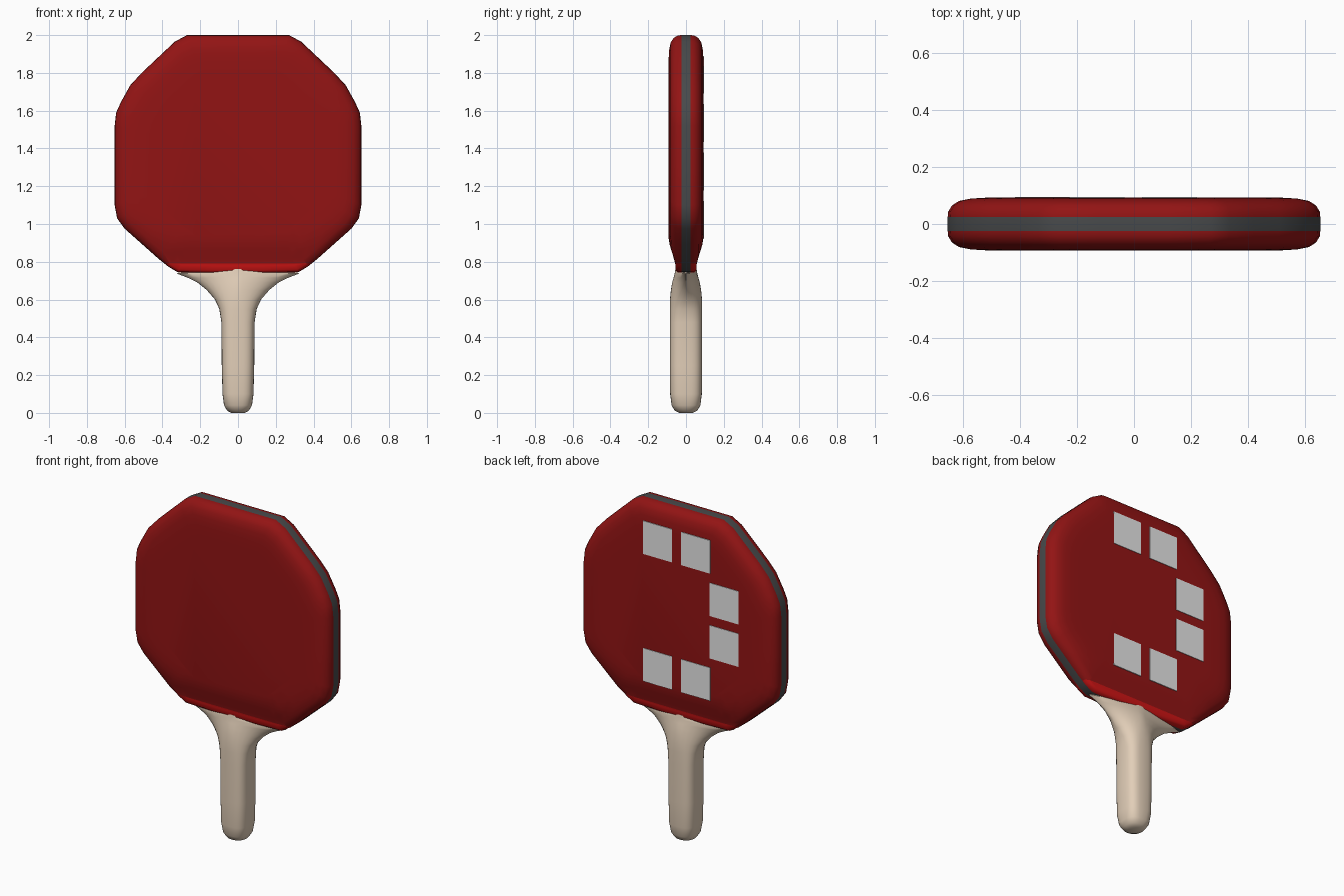
import bpy, bmesh, math

cube = bpy.data.objects.get("Cube")
if cube:
    bpy.data.objects.remove(cube, do_unlink=True)


def material(name, rgb):
    m = bpy.data.materials.new(name)
    m.use_nodes = True
    m.diffuse_color = (*rgb, 1)
    m.node_tree.nodes["Principled BSDF"].inputs["Base Color"].default_value = (*rgb, 1)
    return m


DARK_RED = material("dark red rubber", (0.29, 0.007, 0.007))
BRIGHT_RED = material("bright red edge", (0.62, 0.007, 0.007))
GREY = material("dark grey rim", (0.065, 0.068, 0.07))
WOOD = material("pale wood", (0.76, 0.62, 0.48))
WHITE = material("white squares", (0.8, 0.8, 0.8))


def finish(bm, name, mats, smooth_angle=None):
    """Turn a bmesh into a linked object with its materials."""
    bmesh.ops.recalc_face_normals(bm, faces=bm.faces)
    mesh = bpy.data.meshes.new(name)
    bm.to_mesh(mesh)
    bm.free()
    for m in mats:
        mesh.materials.append(m)
    ob = bpy.data.objects.new(name, mesh)
    bpy.context.collection.objects.link(ob)
    if smooth_angle:
        bpy.ops.object.select_all(action='DESELECT')
        ob.select_set(True)
        bpy.context.view_layer.objects.active = ob
        bpy.ops.object.shade_smooth_by_angle(angle=math.radians(smooth_angle))
    return ob


def loft(rings):
    """Skin a list of closed point rings and cap both ends."""
    bm = bmesh.new()
    loops = [[bm.verts.new(p) for p in ring] for ring in rings]
    n = len(loops[0])
    for a, b in zip(loops, loops[1:]):
        for i in range(n):
            j = (i + 1) % n
            bm.faces.new((a[i], a[j], b[j], b[i]))
    bm.faces.new(loops[0])
    bm.faces.new(loops[-1])
    return bm


# Blade: octagonal outline, mirrored, lofted through its thickness
half = [(0.12, 2.0), (0.27, 2.0), (0.335, 1.965), (0.42, 1.885), (0.51, 1.8),
        (0.57, 1.735), (0.62, 1.645), (0.645, 1.59), (0.653, 1.52),
        (0.653, 1.3), (0.653, 1.1), (0.64, 1.03), (0.6, 0.975), (0.51, 0.895),
        (0.42, 0.815), (0.37, 0.775), (0.32, 0.745), (0.12, 0.74)]
outline = half + [(-x, z) for x, z in reversed(half)]
CENTRE = 1.37


def thickness_limit(z):
    t = min(max((z - 0.77) / 0.16, 0), 1)
    return 0.055 + 0.037 * t * t * (3 - 2 * t)


def blade_ring(inset, y):
    k = 1 - inset / 0.65
    ring = []
    for x, z in outline:
        zz = CENTRE + (z - CENTRE) * k
        depth = min(abs(y), thickness_limit(zz))
        ring.append((x * k, math.copysign(depth, y), zz))
    return ring


section = [(0, 0.024), (0.002, 0.043), (0.015, 0.065), (0.04, 0.081),
           (0.08, 0.089), (0.13, 0.092), (0.2, 0.092)]
rings = [blade_ring(d, -y) for d, y in reversed(section)]
rings += [blade_ring(d, y) for d, y in section]
bm = loft(rings)
bmesh.ops.bisect_plane(bm, geom=bm.verts[:] + bm.edges[:] + bm.faces[:],
                       plane_co=(0, 0, 0.79), plane_no=(0, 0, 1))
for f in bm.faces:
    c = f.calc_center_median()
    if max(abs(v.co.y) for v in f.verts) < 0.025:
        f.material_index = 2      # rim band
    elif c.z < 0.79:
        f.material_index = 1      # lip above the handle
finish(bm, "blade", [DARK_RED, BRIGHT_RED, GREY], 50)


# Handle: superellipse sections flaring into thin wings under the blade
def handle_ring(z, a, b, p, n=32):
    ring = []
    for i in range(n):
        t = math.tau * i / n
        c, s = math.cos(t), math.sin(t)
        ring.append((math.copysign(a * abs(c) ** (2 / p), c),
                     math.copysign(b * abs(s) ** (2 / p), s), z))
    return ring


# height, half width, half depth, squareness
stations = [(0, 0.035, 0.035, 2), (0.012, 0.058, 0.06, 2.3), (0.04, 0.074, 0.076, 2.7),
            (0.1, 0.082, 0.084, 3), (0.25, 0.086, 0.086, 3), (0.48, 0.088, 0.086, 3),
            (0.55, 0.099, 0.086, 2.5), (0.6, 0.122, 0.085, 2), (0.65, 0.165, 0.08, 1.6),
            (0.69, 0.215, 0.073, 1.4), (0.715, 0.265, 0.066, 1.35),
            (0.738, 0.325, 0.06, 1.35), (0.75, 0.3, 0.058, 1.35),
            (0.762, 0.08, 0.056, 2)]
finish(loft([handle_ring(*s) for s in stations]), "handle", [WOOD], 50)

# Six thin squares on the back face
step = 0.256
squares = [(0.125, 0), (-0.13, 0), (-0.32, 1), (-0.32, 2), (0.125, 3), (-0.13, 3)]
for x, row in squares:
    bm = bmesh.new()
    bmesh.ops.create_cube(bm, size=1)
    bmesh.ops.scale(bm, vec=(0.193, 0.005, 0.2), verts=bm.verts)
    bmesh.ops.translate(bm, vec=(x, 0.0925, 1.79 - row * step), verts=bm.verts)
    finish(bm, "back_square", [WHITE])
